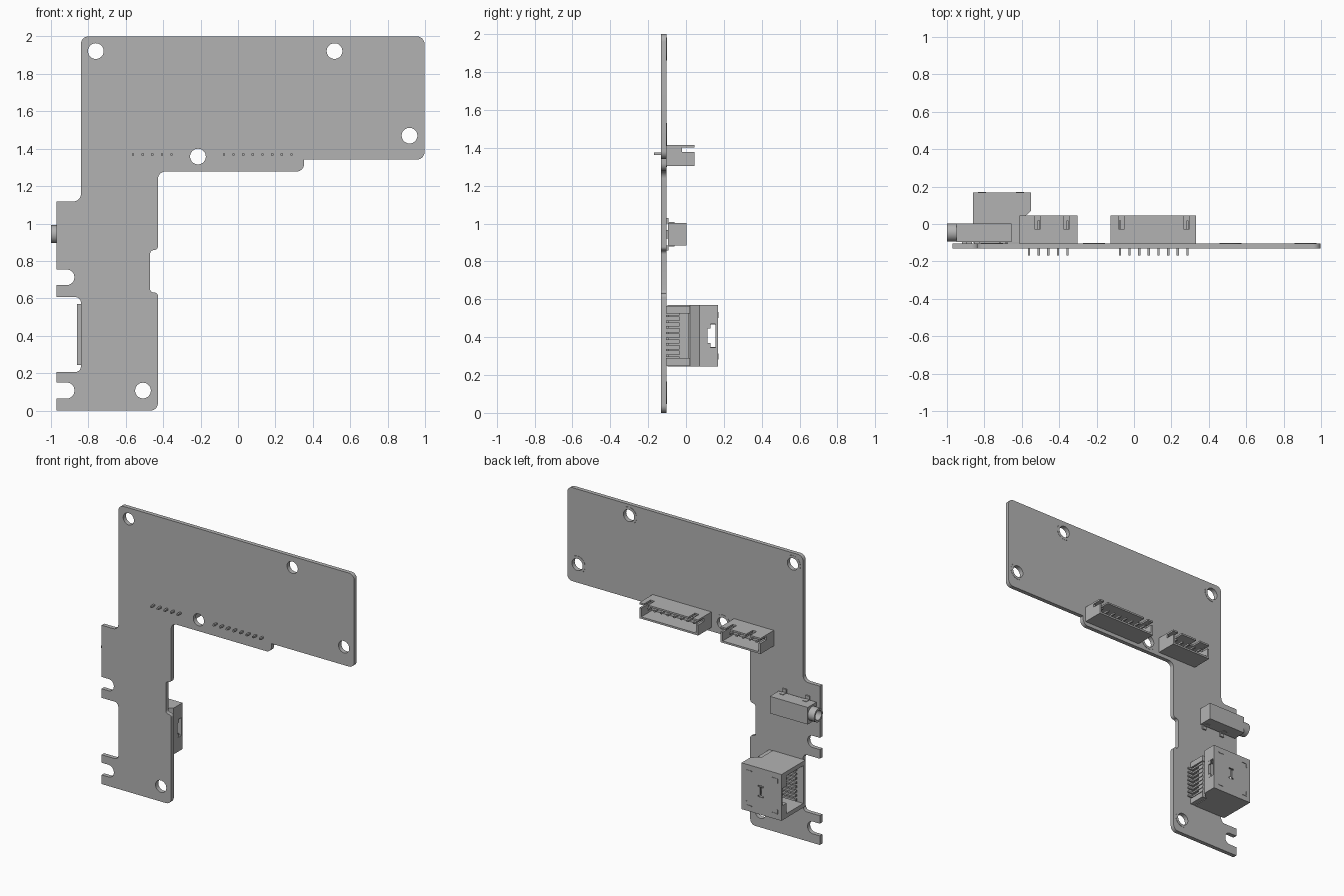
import bpy, bmesh, math
from mathutils import Vector, Matrix

cube = bpy.data.objects.get("Cube")
if cube:
    bpy.data.objects.remove(cube)

grey = bpy.data.materials.new("plain grey")
grey.use_nodes = True
COLOUR = (0.45, 0.45, 0.45, 1)
grey.diffuse_color = COLOUR
grey.node_tree.nodes["Principled BSDF"].inputs["Base Color"].default_value = COLOUR

BACK = -0.103      # rear surface of the board
FRONT = -0.132


def add_object(name, bm):
    bmesh.ops.recalc_face_normals(bm, faces=bm.faces)
    mesh = bpy.data.meshes.new(name)
    bm.to_mesh(mesh)
    bm.free()
    mesh.materials.append(grey)
    ob = bpy.data.objects.new(name, mesh)
    bpy.context.collection.objects.link(ob)
    return ob


def boxes(name, spans):
    """One object from boxes given as (x0, x1, y0, y1, z0, z1)."""
    bm = bmesh.new()
    for x0, x1, y0, y1, z0, z1 in spans:
        m = Matrix.Translation(((x0 + x1) / 2, (y0 + y1) / 2, (z0 + z1) / 2))
        bmesh.ops.create_cube(bm, size=1, matrix=m @ Matrix.Diagonal((x1 - x0, y1 - y0, z1 - z0, 1)))
    return add_object(name, bm)


def cut(ob, spans):
    """Carve box shaped openings, one after another."""
    cutters = [boxes("cutter", [s]) for s in spans]
    for c in cutters:
        c.hide_render = True
        mod = ob.modifiers.new("cut", 'BOOLEAN')
        mod.operation, mod.solver, mod.object = 'DIFFERENCE', 'EXACT', c
    bpy.context.view_layer.update()
    done = bpy.data.meshes.new_from_object(ob.evaluated_get(bpy.context.evaluated_depsgraph_get()))
    ob.modifiers.clear()
    ob.data = done
    for c in cutters:
        bpy.data.objects.remove(c)


def smooth(ob):
    bpy.ops.object.select_all(action='DESELECT')
    ob.select_set(True)
    bpy.context.view_layer.objects.active = ob
    bpy.ops.object.shade_smooth_by_angle(angle=math.radians(30))


def rounded(corners, steps=8):
    """Right-angled outline with a radius at each corner."""
    pts = []
    for i, (x, z, r) in enumerate(corners):
        p = Vector((x, z))
        if not r:
            pts.append(p)
            continue
        d1 = (Vector(corners[i - 1][:2]) - p).normalized()
        d2 = (Vector(corners[(i + 1) % len(corners)][:2]) - p).normalized()
        for k in range(steps + 1):
            t = k / steps * math.pi / 2
            pts.append(p + r * (d1 + d2 - d2 * math.cos(t) - d1 * math.sin(t)))
    return pts


def circle(x, z, r, n=32):
    return [Vector((x + r * math.cos(a * math.tau / n), z + r * math.sin(a * math.tau / n))) for a in range(n)]


def plate(name, loops, y0, y1):
    """Filled outline with holes, extruded between two depths."""
    cu = bpy.data.curves.new(name, 'CURVE')
    cu.dimensions, cu.fill_mode, cu.extrude = '2D', 'BOTH', (y1 - y0) / 2
    for loop in loops:
        sp = cu.splines.new('POLY')
        sp.points.add(len(loop) - 1)
        for pt, p in zip(sp.points, loop):
            pt.co = (p.x, p.y, 0, 1)
        sp.use_cyclic_u = True
    tmp = bpy.data.objects.new(name, cu)
    bpy.context.collection.objects.link(tmp)
    bpy.context.view_layer.update()
    mesh = bpy.data.meshes.new_from_object(tmp.evaluated_get(bpy.context.evaluated_depsgraph_get()))
    bpy.data.objects.remove(tmp)
    bm = bmesh.new()
    bm.from_mesh(mesh)
    bmesh.ops.remove_doubles(bm, verts=bm.verts, dist=1e-5)
    bmesh.ops.rotate(bm, verts=bm.verts, matrix=Matrix.Rotation(math.pi / 2, 3, 'X'))
    bmesh.ops.translate(bm, verts=bm.verts, vec=(0, (y0 + y1) / 2, 0))
    ob = add_object(name, bm)
    smooth(ob)
    return ob


# Circuit board with edge slots and mounting holes
EDGE, SIDE, SLOT, R = -0.97, -0.84, -0.875, 0.04
outline = [(SIDE, 2, R), (0.997, 2, R), (0.997, 1.342, R), (0.353, 1.342, 0),
           (0.353, 1.278, R), (-0.428, 1.278, R), (-0.428, 0.858, 0.02), (-0.47, 0.858, 0.02),
           (-0.47, 0.631, 0.02), (-0.428, 0.631, 0.02), (-0.428, 0, R), (EDGE, 0, 0)]
for z0, z1 in ((0.064, 0.15), (0.671, 0.754)):
    slot = [(EDGE, z0, 0), (SLOT, z0, R), (SLOT, z1, R), (EDGE, z1, 0)]
    if z0 < 0.5:
        slot += [(EDGE, 0.206, 0), (SIDE, 0.206, 0.03), (SIDE, 0.607, 0.03), (EDGE, 0.607, 0)]
    outline += slot
outline += [(EDGE, 1.118, 0), (SIDE, 1.118, R)]
holes = [(-0.76, 1.922), (0.516, 1.922), (0.917, 1.47), (-0.214, 1.358), (-0.508, 0.107)]
plate("circuit_board", [rounded(outline)] + [circle(x, z, 0.042) for x, z in holes], FRONT, BACK)

# Thin pads around the mounting holes
for x, z in holes:
    plate("hole_pad", [circle(x, z, 0.06), circle(x, z, 0.042)], BACK, BACK + 0.002)

# Pin header sockets, open to the rear
for name, x0, x1, first, count, slots in (
        ("small_header", -0.612, -0.302, -0.561, 5, (-0.516, -0.36)),
        ("large_header", -0.126, 0.332, -0.075, 8, (-0.066, 0.28))):
    shell = boxes(name, [(x0, x1, BACK, 0.045, 1.305, 1.415)])
    cut(shell, [(x0 + 0.015, x1 - 0.015, -0.075, 0.1, 1.318, 1.403),
                (x0 - 0.1, x1 + 0.1, -0.02, 0.1, 1.379, 1.4025)]
        + [(s - 0.016, s + 0.016, -0.027, 0.1, 1.39, 1.5) for s in slots])
    w = 0.006
    boxes(name + "_pins", [(p - w, p + w, -0.168, 0.02, 1.369 - w, 1.369 + w)
                           for p in (first + 0.0515 * i for i in range(count))])

# Audio socket: body, barrel and solder tabs
body = boxes("audio_socket", [(-0.95, -0.655, BACK + 0.008, 0.003, 0.883, 1.003)])
ZC, YC = 0.943, -0.046
bm = bmesh.new()
rings = []
for x, r in ((-0.94, 0.048), (-1, 0.048), (-1, 0.034), (-0.94, 0.034)):
    rings.append([bm.verts.new((x, YC + p.x, ZC + p.y)) for p in circle(0, 0, r, 28)])
for a, b in zip(rings, rings[1:] + rings[:1]):
    for i in range(len(a)):
        bm.faces.new((a[i - 1], a[i], b[i], b[i - 1]))
smooth(add_object("audio_barrel", bm))
tabs = []
for x, side in ((-0.70, 1), (-0.88, 1), (-0.84, -1), (-0.69, -1)):
    z = ZC + side * 0.058
    lo, hi = sorted((z, z + side * 0.028))
    tabs.append((x - 0.015, x + 0.015, BACK, BACK + 0.01, lo, hi))
    lo, hi = sorted((z, z + side * 0.006))
    tabs.append((x - 0.015, x + 0.015, BACK, -0.06, lo, hi))
boxes("audio_tabs", tabs)
boxes("audio_feet", [(x - 0.02, x + 0.02, BACK, BACK + 0.01, 0.92, 0.965) for x in (-0.9, -0.7)])

# Network socket shell: chamfered side profile, open toward the board edge
Z0, Z1 = 0.244, 0.57
bm = bmesh.new()
profile = [(-0.861, -0.098), (-0.861, 0.168), (-0.55, 0.168), (-0.55, 0.07), (-0.607, 0.02), (-0.607, -0.098)]
face = bm.faces.new([bm.verts.new((x, y, Z0)) for x, y in profile])
top = bmesh.ops.extrude_face_region(bm, geom=[face])["geom"]
bmesh.ops.translate(bm, verts=[v for v in top if isinstance(v, bmesh.types.BMVert)], vec=(0, 0, Z1 - Z0))
shell = add_object("network_socket", bm)
MID = (Z0 + Z1) / 2
cut(shell, [(-0.9, -0.625, -0.075, 0.11, Z0 + 0.03, Z1 - 0.03),
            (-0.9, -0.565, 0.105, 0.158, MID - 0.06, MID + 0.06),
            (-0.58, -0.5, 0.113, 0.157, MID - 0.063, MID + 0.063),
            (-0.72, -0.68, 0.15, 0.2, MID - 0.04, MID - 0.03),
            (-0.72, -0.68, 0.15, 0.2, MID + 0.03, MID + 0.04),
            (-0.705, -0.695, 0.15, 0.2, MID - 0.04, MID + 0.04)])
# Latch tabs beside the rear window
boxes("window_tabs", [(-0.56, -0.55, 0.113, 0.13, z - 0.012, z + 0.012) for z in (MID - 0.05, MID + 0.05)])
# Spring marks pressed into the shell
marks = []
for z, d in ((Z0 + 0.04, 1), (Z1 - 0.04, -1)):
    for x, e in ((-0.83, 1), (-0.59, -1)):
        marks.append((*sorted((x, x + e * 0.04)), 0.166, 0.171, z - 0.003, z + 0.003))
        marks.append((x - 0.003, x + 0.003, 0.166, 0.171, *sorted((z, z + d * 0.03))))
boxes("shell_marks", marks)

# Contacts inside the opening, and solder leads at the inner end
row = [MID + (i - 3.5) * 0.03 for i in range(8)]
boxes("contacts", [(-0.83, -0.62, -0.05, -0.035, z - 0.007, z + 0.007) for z in row]
      + [(-0.66, -0.62, -0.05, 0.07, z - 0.007, z + 0.007) for z in row])
boxes("lead_block", [(-0.61, -0.585, -0.035, 0.015, MID - 0.12, MID + 0.12)])
boxes("solder_leads", [(-0.595, -0.58, BACK, 0.012, z - 0.006, z + 0.006) for z in row]
      + [(-0.595, -0.55, BACK, BACK + 0.01, z - 0.006, z + 0.006) for z in row])
boxes("shell_feet", [(-0.61, -0.575, BACK, 0.02, z - 0.02, z + 0.02) for z in (Z0 + 0.025, Z1 - 0.025)])
